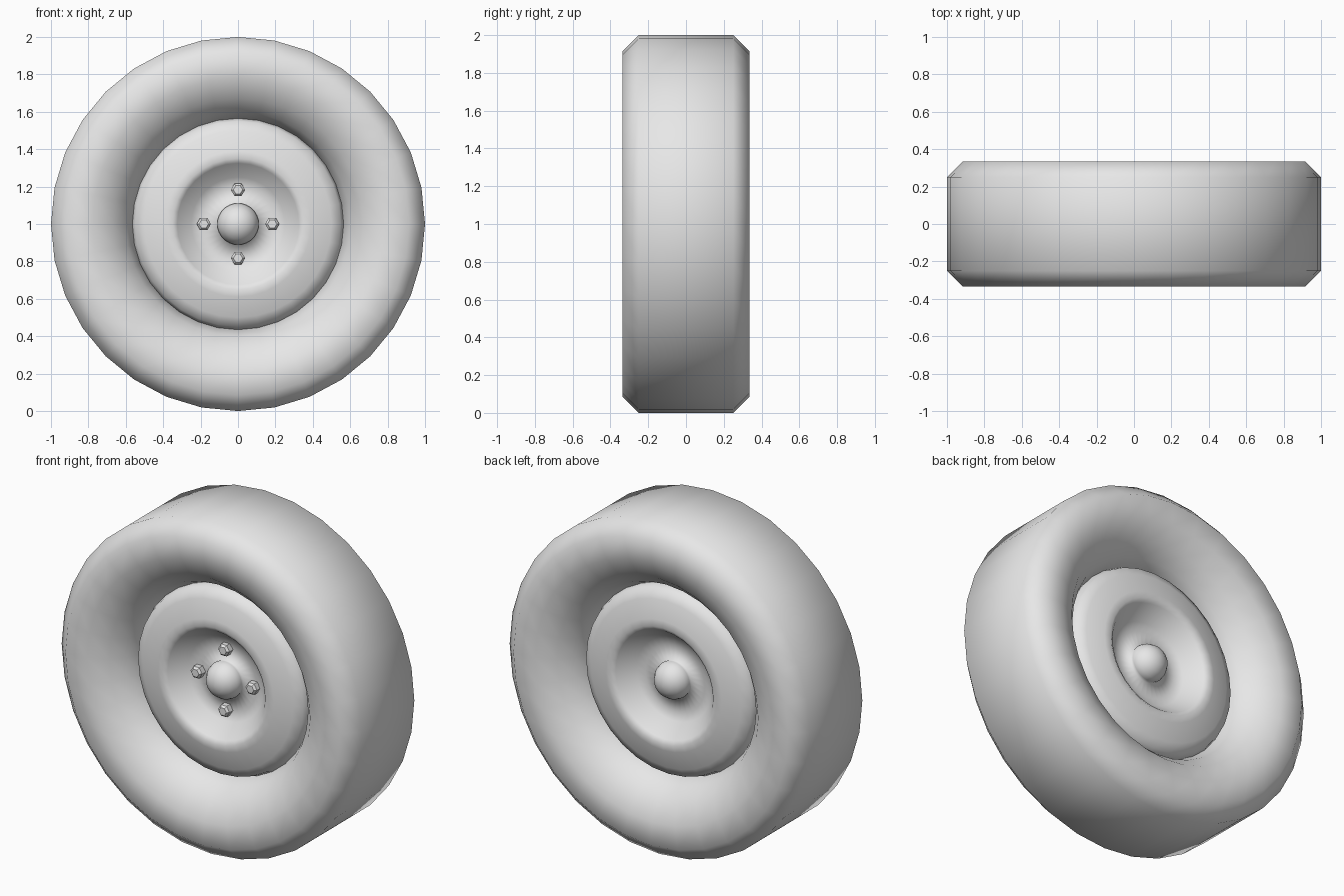
import bpy
import bmesh
from math import cos, sin, pi, tau
from mathutils import Matrix, Vector

cube = bpy.data.objects.get("Cube")
if cube:
    bpy.data.objects.remove(cube, do_unlink=True)

SEGMENTS = 32
CENTRE = Vector((0, 0, 1))

grey = bpy.data.materials.new("plain_grey")
grey.use_nodes = True
colour = (0.8, 0.8, 0.8, 1)
grey.diffuse_color = colour
grey.node_tree.nodes["Principled BSDF"].inputs["Base Color"].default_value = colour


def finish(name, bm, smooth):
    """Turn a bmesh into a named, coloured object."""
    bmesh.ops.recalc_face_normals(bm, faces=bm.faces)
    for face in bm.faces:
        face.smooth = smooth
    mesh = bpy.data.meshes.new(name)
    bm.to_mesh(mesh)
    bm.free()
    mesh.materials.append(grey)
    obj = bpy.data.objects.new(name, mesh)
    bpy.context.collection.objects.link(obj)
    return obj


def lathe(name, half, closed):
    """Spin a half profile of (radius, depth), mirrored front to back, about the axle."""
    profile = half + [(r, -d) for r, d in reversed(half)]
    bm = bmesh.new()
    verts = [bm.verts.new(CENTRE + Vector((0, -d, r))) for r, d in profile]
    pairs = list(zip(verts, verts[1:]))
    if closed:
        pairs.append((verts[-1], verts[0]))
    edges = [bm.edges.new(p) for p in pairs]
    bmesh.ops.spin(bm, geom=verts + edges, cent=CENTRE, axis=(0, 1, 0),
                   angle=tau, steps=SEGMENTS, use_merge=False)
    bmesh.ops.remove_doubles(bm, verts=bm.verts, dist=0.0005)
    return finish(name, bm, True)


# Tyre: bead, bulging sidewall, chamfered shoulder and flat tread
lathe("tyre", [(0.565, 0.12), (0.6, 0.19), (0.67, 0.27), (0.78, 0.325),
               (0.915, 0.335), (1.0, 0.25)], True)

# Wheel disc: domed hub cap, recessed dish, raised ring and outer lip
lathe("wheel_disc", [(0, 0.222), (0.045, 0.212), (0.08, 0.19), (0.103, 0.155),
                     (0.111, 0.125), (0.108, 0.1), (0.2, 0.102), (0.25, 0.115),
                     (0.325, 0.205), (0.35, 0.222), (0.39, 0.215), (0.5, 0.19),
                     (0.55, 0.165), (0.565, 0.12)], False)


# Hexagonal wheel nuts with bevelled tops, on the front only
def wheel_nut(name, angle):
    bm = bmesh.new()
    bmesh.ops.create_cone(bm, cap_ends=True, segments=6, radius1=0.038,
                          radius2=0.038, depth=0.05)
    top = max(bm.faces, key=lambda f: f.calc_center_median().z)
    bmesh.ops.inset_region(bm, faces=[top], thickness=0.013, depth=0.012)
    place = CENTRE + Vector((0.183 * cos(angle), -0.11, 0.183 * sin(angle)))
    turn = Matrix.Rotation(pi / 2, 4, "X") @ Matrix.Rotation(pi / 2, 4, "Z")
    # Keep one corner of the hexagon pointing sideways
    corner = max(bm.verts, key=lambda v: v.co.x).co
    if abs(corner.y) < 0.001:
        turn = Matrix.Rotation(pi / 2, 4, "X")
    bm.transform(Matrix.Translation(place) @ turn)
    finish(name, bm, False)


for i, side in enumerate(("left", "top", "right", "bottom")):
    wheel_nut("wheel_nut_" + side, i * pi / 2)
